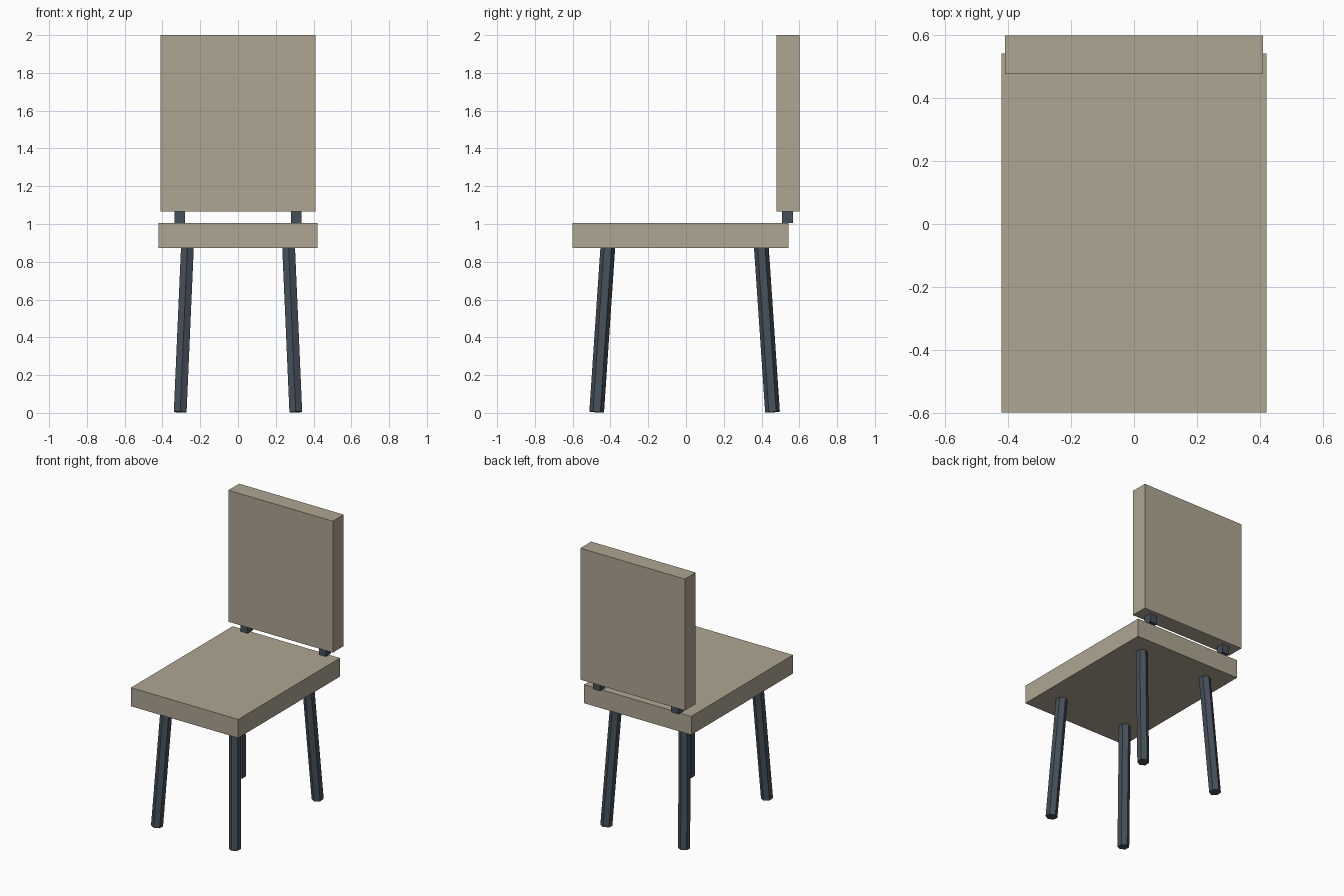
import bpy
import bmesh
from mathutils import Vector, Matrix

if "Cube" in bpy.data.objects:
    bpy.data.objects.remove(bpy.data.objects["Cube"])


def material(name, color):
    m = bpy.data.materials.new(name)
    m.diffuse_color = color
    m.use_nodes = True
    m.node_tree.nodes["Principled BSDF"].inputs["Base Color"].default_value = m.diffuse_color
    return m


WOOD = material("tan", (0.43, 0.38, 0.29, 1))
METAL = material("dark_steel", (0.06, 0.08, 0.10, 1))


def finish(bm, name, mat):
    bmesh.ops.recalc_face_normals(bm, faces=bm.faces)
    mesh = bpy.data.meshes.new(name)
    bm.to_mesh(mesh)
    bm.free()
    mesh.materials.append(mat)
    obj = bpy.data.objects.new(name, mesh)
    bpy.context.collection.objects.link(obj)
    return obj


def box(name, lo, hi, mat):
    lo, hi = Vector(lo), Vector(hi)
    bm = bmesh.new()
    bmesh.ops.create_cube(bm, size=1, matrix=Matrix.Translation((lo + hi) / 2)
                          @ Matrix.Diagonal((*(hi - lo), 1)))
    return finish(bm, name, mat)


def leg(name, foot, top, radius, sides=6):
    foot, top = Vector(foot), Vector(top)
    axis = top - foot
    rot = Vector((0, 0, 1)).rotation_difference(axis).to_matrix().to_4x4()
    bm = bmesh.new()
    bmesh.ops.create_cone(bm, cap_ends=True, segments=sides, radius1=radius,
                          radius2=radius, depth=axis.length,
                          matrix=Matrix.Translation((foot + top) / 2) @ rot)
    return finish(bm, name, mat=METAL)


# Seat slab and backrest panel
box("seat", (-0.422, -0.6, 0.873), (0.422, 0.543, 1.005), WOOD)
box("backrest", (-0.411, 0.478, 1.065), (0.411, 0.6, 2.0), WOOD)

for side, s in (("left", -1), ("right", 1)):
    # Small block joining seat and backrest
    x = s * 0.308
    box(f"{side}_back_support", (x - 0.028, 0.508, 1.005),
        (x + 0.028, 0.566, 1.065), METAL)
    # Splayed hexagonal legs
    for end, y_foot, y_top in (("front", -0.473, -0.414), ("back", 0.458, 0.399)):
        leg(f"{end}_{side}_leg", (s * 0.306, y_foot, 0.004),
            (s * 0.268, y_top, 0.876), 0.039)
